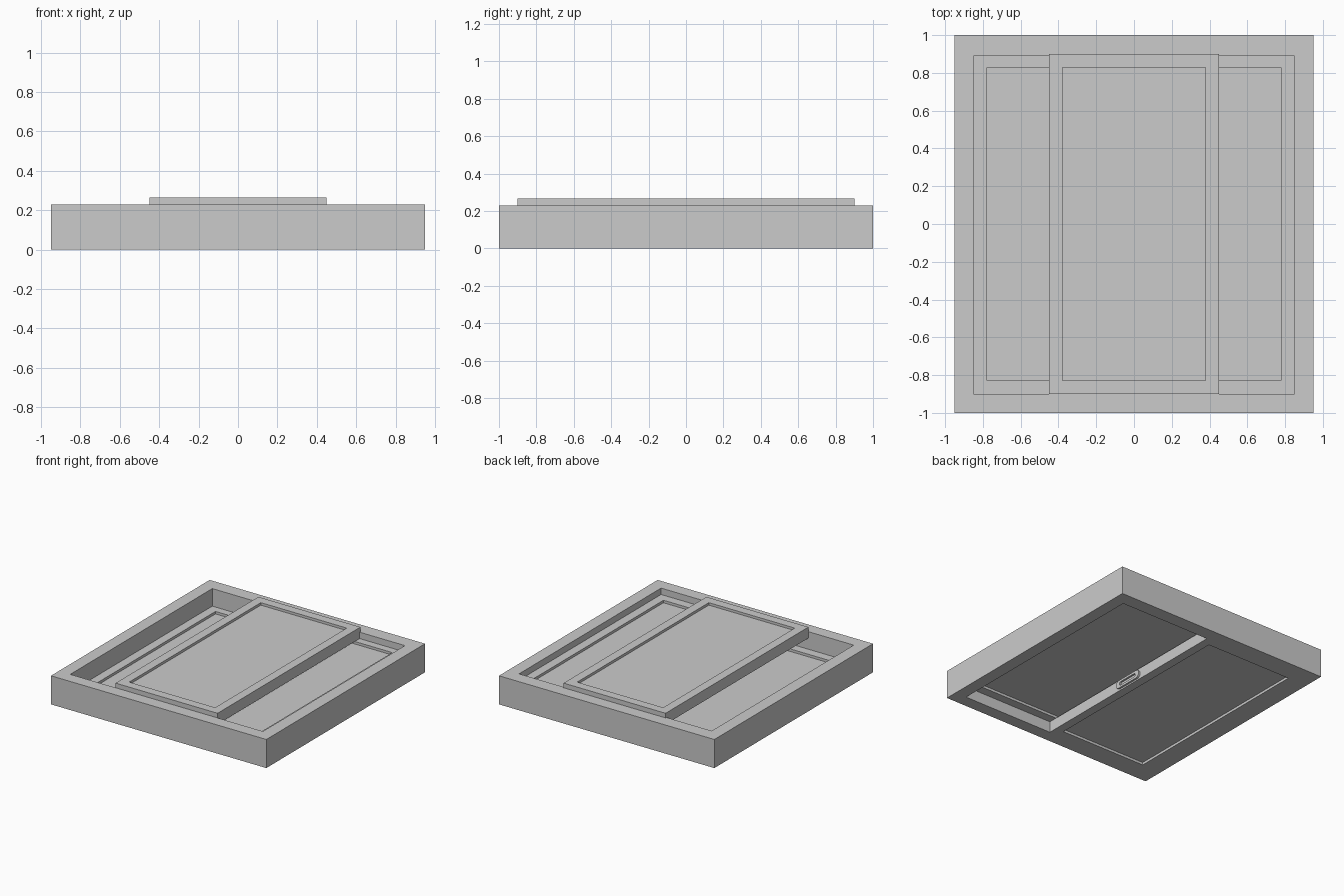
import bpy, bmesh, math

if "Cube" in bpy.data.objects:
    bpy.data.objects.remove(bpy.data.objects["Cube"])


def finish(bm, name):
    bmesh.ops.recalc_face_normals(bm, faces=bm.faces)
    mesh = bpy.data.meshes.new(name)
    bm.to_mesh(mesh)
    bm.free()
    obj = bpy.data.objects.new(name, mesh)
    bpy.context.collection.objects.link(obj)
    return obj


def ring(name, outer, inner, depth, place):
    """Closed band between two matching outlines, extruded by depth."""
    bm = bmesh.new()
    n = len(outer)
    loops = [[bm.verts.new(place(a, b, d)) for a, b in pts]
             for pts, d in ((outer, 0), (outer, depth), (inner, depth), (inner, 0))]
    for k in range(4):
        p, q = loops[k], loops[(k + 1) % 4]
        for i in range(n):
            j = (i + 1) % n
            bm.faces.new((p[i], p[j], q[j], q[i]))
    return finish(bm, name)


def rect(x0, x1, y0, y1):
    return [(x0, y0), (x1, y0), (x1, y1), (x0, y1)]


def stadium(half_len, r, steps=8):
    pts = []
    for side, start in ((1, -math.pi / 2), (-1, math.pi / 2)):
        for i in range(steps + 1):
            a = start + math.pi * i / steps
            pts.append((side * (half_len - r) + r * math.cos(a), r * math.sin(a)))
    return pts


def sash(name, cx, z0, z1, recess=0.02):
    """Sliding panel with a sunken pane on both faces."""
    bm = bmesh.new()
    bmesh.ops.create_cube(bm, size=1)
    for v in bm.verts:
        v.co = (cx + v.co.x * 0.9, v.co.y * 1.8, (z0 + z1) / 2 + v.co.z * (z1 - z0))
    bm.normal_update()
    for f in [f for f in bm.faces if abs(f.normal.z) > 0.9]:
        s = 1 if f.normal.z > 0 else -1
        bmesh.ops.inset_region(bm, faces=[f], thickness=0.1)
        pane = bmesh.ops.extrude_face_region(bm, geom=[f])
        for v in [g for g in pane["geom"] if isinstance(g, bmesh.types.BMVert)]:
            v.co.z -= s * recess
        bmesh.ops.delete(bm, geom=[f], context='FACES_ONLY')
    return finish(bm, name)


# Outer frame
ring("outer_frame", rect(-0.95, 0.95, -1, 1), rect(-0.85, 0.85, -0.9, 0.89),
     0.228, lambda a, b, d: (a, b, d))

# Three sliding panels on stacked tracks
sash("left_panel", -0.4, 0.0, 0.088)
sash("right_panel", 0.4, 0.088, 0.177)
sash("centre_panel", 0.0, 0.177, 0.265)

# Finger pull on the exposed edge of the left panel
ring("finger_pull", stadium(0.13, 0.032), stadium(0.09, 0.014), 0.015,
     lambda a, b, d: (0.05 + d, a, 0.044 + b))
